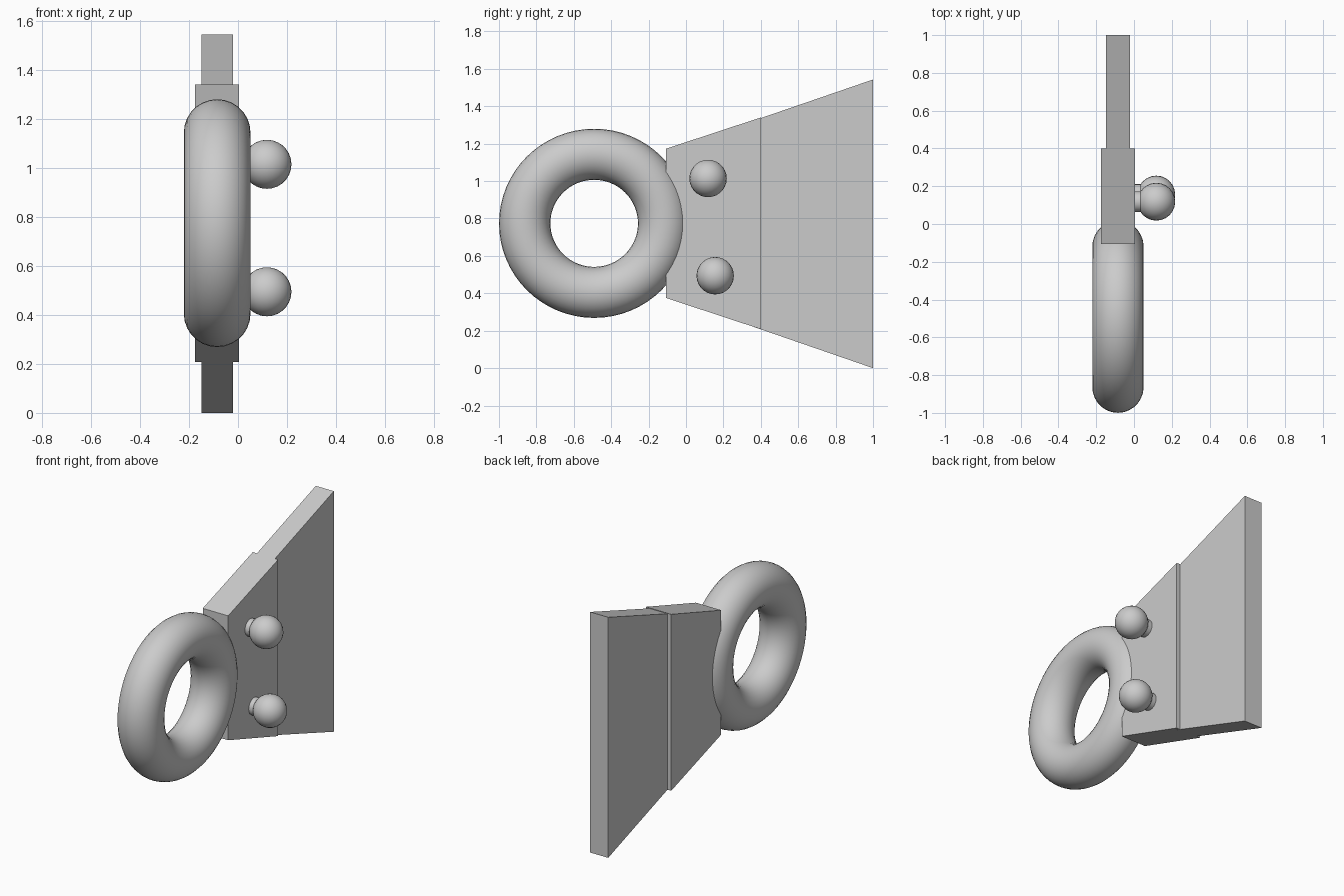
import bpy, bmesh, math

if "Cube" in bpy.data.objects:
    bpy.data.objects.remove(bpy.data.objects["Cube"])

grey = bpy.data.materials.new("plain grey")
grey.diffuse_color = (0.6, 0.6, 0.6, 1)
grey.use_nodes = True
grey.node_tree.nodes["Principled BSDF"].inputs["Base Color"].default_value = grey.diffuse_color


def finish(obj, name, smooth=False):
    obj.name = name
    obj.data.materials.clear()
    obj.data.materials.append(grey)
    if smooth:
        obj.data.polygons.foreach_set("use_smooth", [True] * len(obj.data.polygons))
    return obj


def plate(name, x0, x1, profile):
    """Extrude a (y, z) outline from x0 to x1."""
    bm = bmesh.new()
    face = bm.faces.new([bm.verts.new((x0, y, z)) for y, z in profile])
    ext = bmesh.ops.extrude_face_region(bm, geom=[face])
    verts = [v for v in ext["geom"] if isinstance(v, bmesh.types.BMVert)]
    bmesh.ops.translate(bm, verts=verts, vec=(x1 - x0, 0, 0))
    bmesh.ops.recalc_face_normals(bm, faces=bm.faces)
    me = bpy.data.meshes.new(name)
    bm.to_mesh(me)
    bm.free()
    obj = bpy.data.objects.new(name, me)
    bpy.context.collection.objects.link(obj)
    return finish(obj, name)


# Ring handle
bpy.ops.mesh.primitive_torus_add(
    major_radius=0.368, minor_radius=0.136, major_segments=64, minor_segments=28,
    location=(-0.085, -0.491, 0.774), rotation=(0, math.pi / 2, 0))
ring = finish(bpy.context.object, "ring_handle", True)
ring.scale = (1.003, 0.985 / 0.978 * 1.002, 1)

# Thick body next to the ring, thin flared blade behind it
plate("body", -0.175, 0.005,
      [(-0.107, 0.375), (0.4, 0.208), (0.4, 1.34), (-0.107, 1.173)])
plate("blade", -0.148, -0.02,
      [(0.36, 0.221), (1.0, 0.0), (1.0, 1.543), (0.36, 1.323)])

# Two round buttons on short stems
for label, y, z in (("upper", 0.118, 1.014), ("lower", 0.156, 0.494)):
    bpy.ops.mesh.primitive_uv_sphere_add(
        segments=24, ring_count=14, radius=0.1, location=(0.118, y, z))
    finish(bpy.context.object, label + "_button", True)
    bpy.ops.mesh.primitive_cylinder_add(
        vertices=20, radius=0.055, depth=0.1,
        location=(0.04, y, z), rotation=(0, math.pi / 2, 0))
    stem = finish(bpy.context.object, label + "_button_stem")
    bpy.ops.object.shade_smooth_by_angle(angle=math.radians(35))
